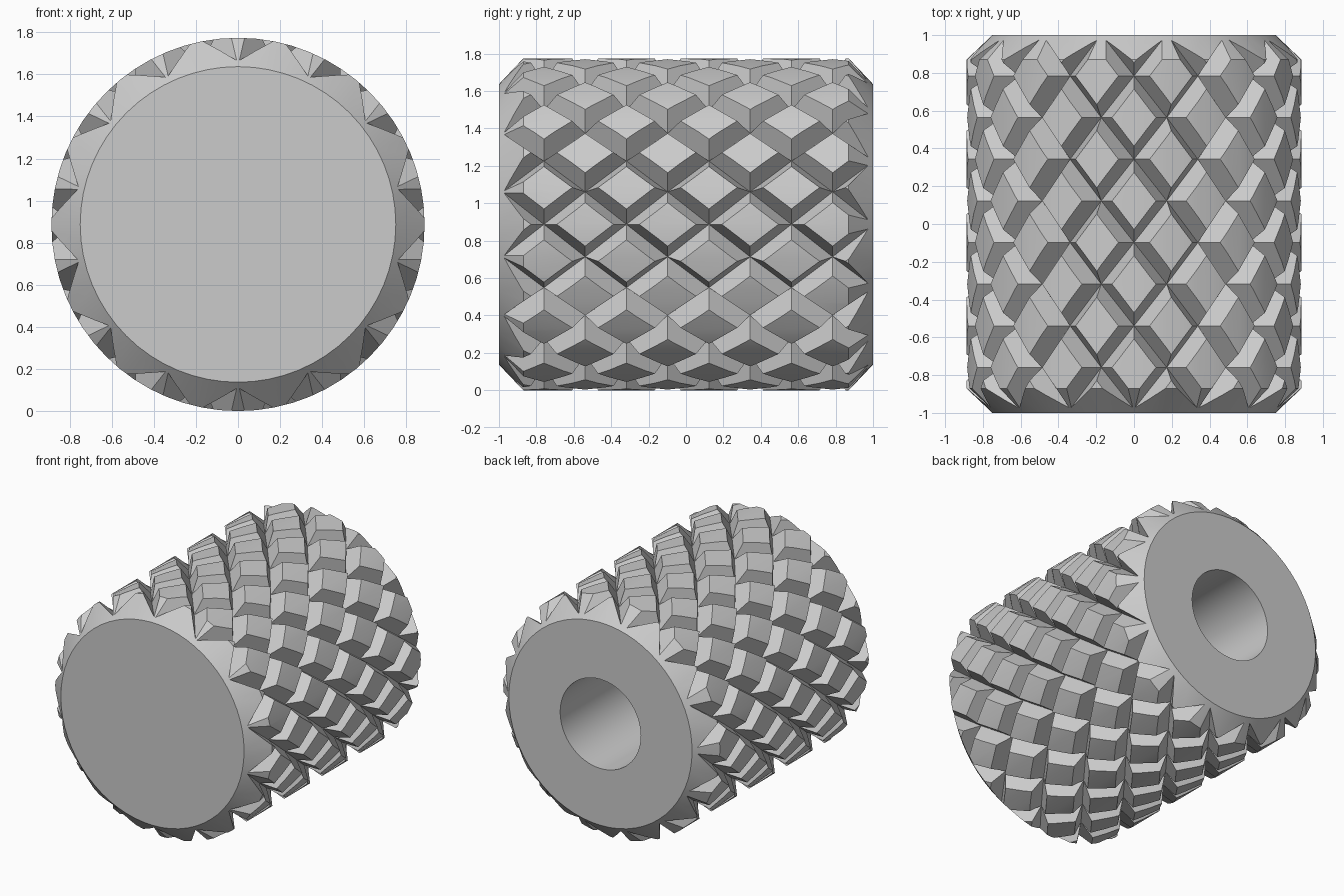
import bpy
import bmesh
from math import pi, sin, cos, radians

if "Cube" in bpy.data.objects:
    bpy.data.objects.remove(bpy.data.objects["Cube"], do_unlink=True)

RADIUS, END_RADIUS, CHAMFER_Y = 0.887, 0.75, 0.87
BORE_RADIUS, BORE_END = 0.33, -0.5
VALLEY_RADIUS, APEX_RADIUS = 0.78, 1.12
STARTS, ROW_STEP, ROW_SHIFT = 14, 0.2205, -0.098

grey = bpy.data.materials.new("steel grey")
grey.use_nodes = True
grey.diffuse_color = (0.6, 0.6, 0.6, 1)
grey.node_tree.nodes["Principled BSDF"].inputs["Base Color"].default_value = (0.6, 0.6, 0.6, 1)


def make_object(name, bm):
    bmesh.ops.recalc_face_normals(bm, faces=bm.faces[:])
    mesh = bpy.data.meshes.new(name)
    bm.to_mesh(mesh)
    bm.free()
    mesh.materials.append(grey)
    obj = bpy.data.objects.new(name, mesh)
    obj.location.z = RADIUS
    bpy.context.collection.objects.link(obj)
    return obj


# Turned blank: chamfered cylinder with a blind bore in the back
profile = [(0, -1), (END_RADIUS, -1), (RADIUS, -CHAMFER_Y), (RADIUS, CHAMFER_Y),
           (END_RADIUS, 1), (BORE_RADIUS, 1), (BORE_RADIUS, BORE_END), (0, BORE_END)]
bm = bmesh.new()
verts = [bm.verts.new((r, y, 0)) for r, y in profile]
for a, b in zip(verts, verts[1:]):
    bm.edges.new((a, b))
bmesh.ops.spin(bm, geom=bm.verts[:] + bm.edges[:], cent=(0, 0, 0), axis=(0, 1, 0),
               angle=2 * pi, steps=64)
bmesh.ops.remove_doubles(bm, verts=bm.verts[:], dist=0.0005)
knob = make_object("knurled_knob", bm)

# Knurl envelope: pyramids between two crossing sets of helical grooves
bm = bmesh.new()


def polar(radius, turn, row):
    angle = turn * 2 * pi / STARTS
    return bm.verts.new((radius * sin(angle), ROW_SHIFT + row * ROW_STEP, radius * cos(angle)))


first, last = -6, 7
valley = {(n, k): polar(VALLEY_RADIUS, k + (n % 2) / 2, n)
          for n in range(first, last + 1) for k in range(STARTS)}
for n in range(first + 1, last):
    for k in range(STARTS):
        apex = polar(APEX_RADIUS, k + (n % 2) / 2 + 0.5, n)
        after = (k + 1) % STARTS
        side = (k + n % 2) % STARTS
        ring = [valley[n, k], valley[n + 1, side], valley[n, after], valley[n - 1, side]]
        for i in range(4):
            bm.faces.new((ring[i], ring[(i + 1) % 4], apex))

# Close both open ends of the envelope
ends = {s: bm.verts.new((0, 1.4 * s, 0)) for s in (-1, 1)}
for edge in [e for e in bm.edges if e.is_boundary]:
    a, b = edge.verts
    bm.faces.new((a, b, ends[1 if a.co.y > 0 else -1]))
envelope = make_object("knurl_envelope", bm)
envelope.hide_render = True

# Cut the grooves
cut = knob.modifiers.new("knurl", "BOOLEAN")
cut.operation = "INTERSECT"
cut.solver = "EXACT"
cut.object = envelope
bpy.ops.object.select_all(action="DESELECT")
knob.select_set(True)
bpy.context.view_layer.objects.active = knob
bpy.ops.object.modifier_apply(modifier=cut.name)
bpy.data.objects.remove(envelope, do_unlink=True)
bpy.ops.object.shade_smooth_by_angle(angle=radians(25))
